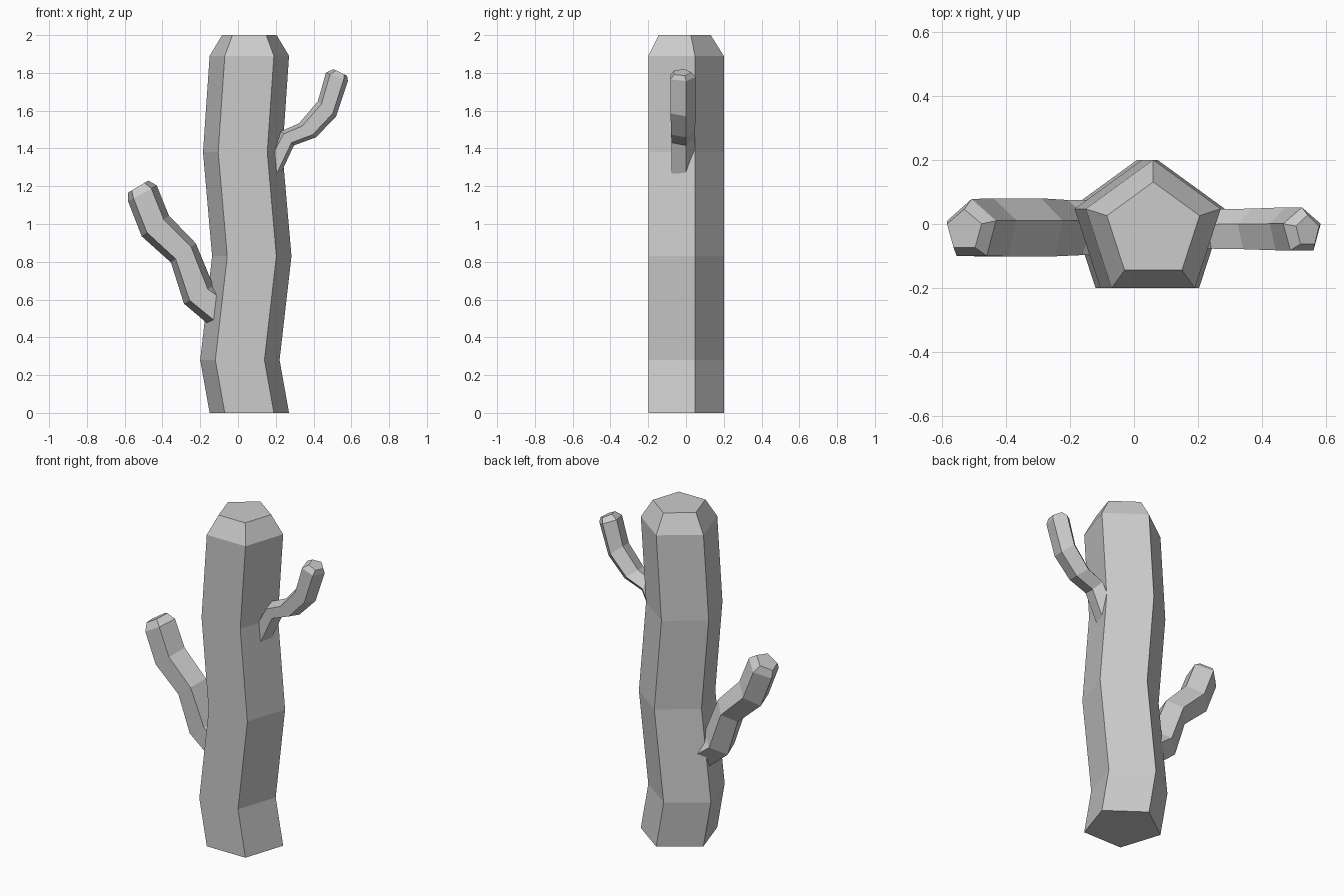
import bpy, bmesh, math

if "Cube" in bpy.data.objects:
    bpy.data.objects.remove(bpy.data.objects["Cube"])

# Unit pentagon: point at the back, flat side at the front
PENTAGON = [(math.sin(math.radians(72 * i)), math.cos(math.radians(72 * i))) for i in range(5)]
HALF = math.sin(math.radians(72))


def pentagon_tube(name, rings, cy):
    """Each ring: left (x, z), right (x, z) and radius along y."""
    bm = bmesh.new()
    loops = []
    for (x0, z0), (x1, z1), ry in rings:
        cx, cz = (x0 + x1) / 2, (z0 + z1) / 2
        ux, uz = (x1 - cx) / HALF, (z1 - cz) / HALF
        loops.append([bm.verts.new((cx + ux * s, cy + ry * c, cz + uz * s)) for s, c in PENTAGON])
    for a, b in zip(loops, loops[1:]):
        for i in range(5):
            j = (i + 1) % 5
            bm.faces.new((a[i], a[j], b[j], b[i]))
    bm.faces.new(loops[0])
    bm.faces.new(loops[-1])
    bmesh.ops.recalc_face_normals(bm, faces=bm.faces)
    mesh = bpy.data.meshes.new(name)
    bm.to_mesh(mesh)
    bm.free()
    obj = bpy.data.objects.new(name, mesh)
    bpy.context.collection.objects.link(obj)
    return obj


# Trunk: level rings that wander from side to side, with a bevelled top
trunk = [(0.06, 0, 0.221), (0.01, 0.28, 0.221), (0.073, 0.83, 0.221),
         (0.025, 1.38, 0.221), (0.06, 1.89, 0.221), (0.06, 2.0, 0.152)]
pentagon_tube("trunk", [((x - r * HALF, z), (x + r * HALF, z), r) for x, z, r in trunk], -0.021)

# Lower arm on the left
pentagon_tube("left_arm", [
    ((-0.14, 0.455), (-0.02, 0.60), 0.095),
    ((-0.286, 0.578), (-0.13, 0.673), 0.095),
    ((-0.355, 0.796), (-0.223, 0.897), 0.10),
    ((-0.51, 0.935), (-0.366, 1.045), 0.10),
    ((-0.582, 1.12), (-0.43, 1.204), 0.098),
    ((-0.583, 1.165), (-0.475, 1.23), 0.066)], -0.02)

# Upper arm on the right
pentagon_tube("right_arm", [
    ((0.10, 1.25), (0.18, 1.167), 0.068),
    ((0.228, 1.491), (0.296, 1.416), 0.068),
    ((0.323, 1.533), (0.413, 1.459), 0.070),
    ((0.423, 1.65), (0.52, 1.57), 0.074),
    ((0.465, 1.80), (0.582, 1.757), 0.074),
    ((0.505, 1.82), (0.577, 1.785), 0.05)], -0.022)
